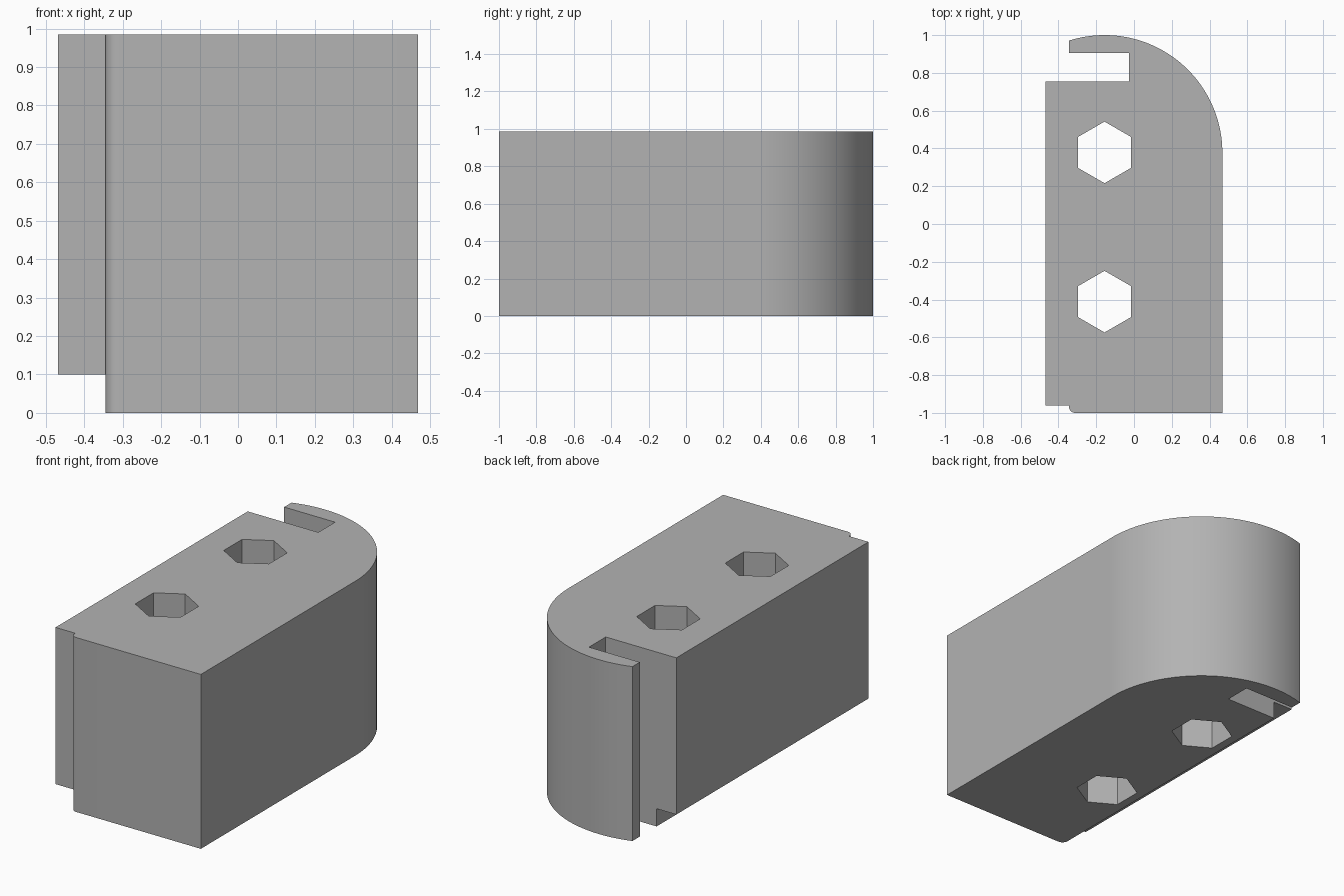
import bpy, bmesh
from math import pi, sin, cos, radians, acos

cube = bpy.data.objects.get("Cube")
if cube:
    bpy.data.objects.remove(cube, do_unlink=True)

HEIGHT = 0.985
SIDE = 0.468                      # half width
LIP = -0.345                      # x of the stepped edge
CX, CY, R = -0.156, 0.376, 0.624  # rounded corner

grey = bpy.data.materials.new("light grey")
grey.use_nodes = True
colour = (0.45, 0.45, 0.45, 1)
grey.diffuse_color = colour
grey.node_tree.nodes["Principled BSDF"].inputs["Base Color"].default_value = colour


def arc(cx, cy, r, start, end, n):
    return [(cx + r * cos(start + (end - start) * i / n),
             cy + r * sin(start + (end - start) * i / n)) for i in range(n + 1)]


def prism(name, outline, z0, z1):
    """Extrude a closed outline upwards into a solid."""
    bm = bmesh.new()
    base = bm.faces.new([bm.verts.new((x, y, z0)) for x, y in outline])
    top = bmesh.ops.extrude_face_region(bm, geom=[base])["geom"]
    verts = [v for v in top if isinstance(v, bmesh.types.BMVert)]
    bmesh.ops.translate(bm, verts=verts, vec=(0, 0, z1 - z0))
    bmesh.ops.recalc_face_normals(bm, faces=bm.faces)
    mesh = bpy.data.meshes.new(name)
    bm.to_mesh(mesh)
    bm.free()
    mesh.materials.append(grey)
    obj = bpy.data.objects.new(name, mesh)
    bpy.context.collection.objects.link(obj)
    return obj


def cut(target, cutter):
    cutter.hide_render = True
    mod = target.modifiers.new("cut", "BOOLEAN")
    mod.operation, mod.solver, mod.object = "DIFFERENCE", "EXACT", cutter
    bpy.context.view_layer.objects.active = target
    bpy.ops.object.modifier_apply(modifier=mod.name)
    bpy.data.objects.remove(cutter, do_unlink=True)


# Block outline: straight side, rounded corner, hooked lip, slot, stepped edge
fillet = 0.035
outline = [(SIDE, -1)]
outline += arc(CX, CY, R, 0, acos((LIP - CX) / R), 64)
outline += [(LIP, 0.905), (-0.027, 0.905), (-0.027, 0.755), (-SIDE, 0.755),
            (-SIDE, -0.96), (LIP, -0.96)]
outline += arc(LIP + fillet, -1 + fillet, fillet, pi, 1.5 * pi, 8)
block = prism("slotted_block", outline, 0, HEIGHT)

# Hexagonal through holes
for y in (0.379, -0.411):
    hexagon = arc(CX, y, 0.163, radians(30), radians(330), 5)
    cut(block, prism("hex_hole_cutter", hexagon, -0.1, HEIGHT + 0.1))

# Raised underside of the side ledge
step = [(-0.6, -0.961), (LIP, -0.961), (LIP, 0.83), (-0.6, 0.83)]
cut(block, prism("step_cutter", step, -0.1, 0.1))

# Smooth curves, sharp edges
bpy.ops.object.select_all(action="DESELECT")
block.select_set(True)
bpy.context.view_layer.objects.active = block
bpy.ops.object.shade_smooth_by_angle(angle=radians(30))
